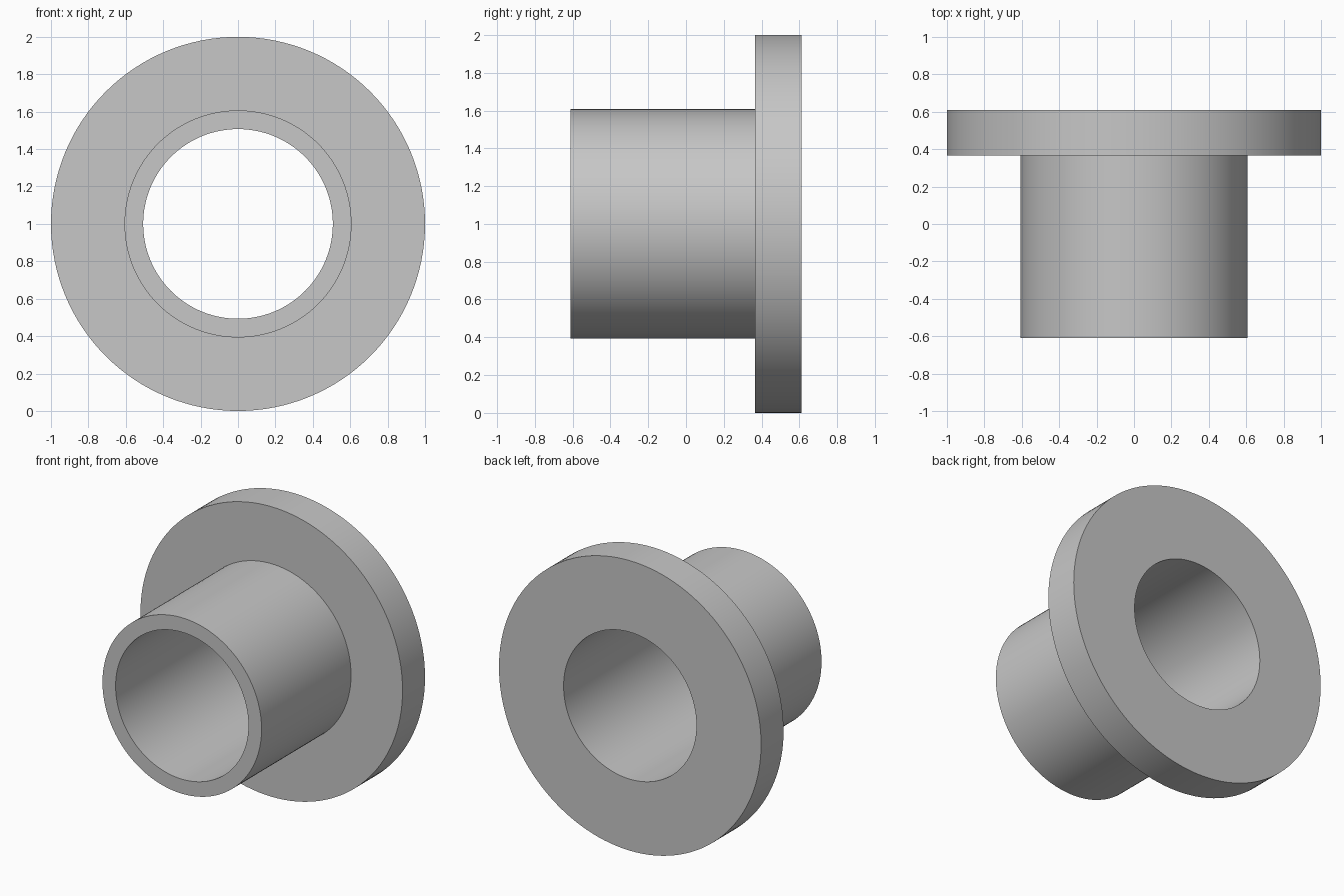
import bpy
import bmesh
from math import pi, radians
from mathutils import Matrix, Vector

cube = bpy.data.objects.get("Cube")
if cube:
    bpy.data.objects.remove(cube, do_unlink=True)

# Plain grey material
grey = bpy.data.materials.new("light_grey")
grey.use_nodes = True
colour = (0.57, 0.57, 0.57, 1)
grey.diffuse_color = colour
grey.node_tree.nodes["Principled BSDF"].inputs["Base Color"].default_value = colour

BORE, SLEEVE, FLANGE = 0.507, 0.607, 1.0
FRONT, SHOULDER, BACK = -0.61, 0.365, 0.61

# Closed section (radius, y) of the bushing: sleeve, shoulder, flange, bore
section = [(BORE, FRONT), (SLEEVE, FRONT), (SLEEVE, SHOULDER),
           (FLANGE, SHOULDER), (FLANGE, BACK), (BORE, BACK)]

# Revolve the section about the y axis
bm = bmesh.new()
verts = [bm.verts.new((r, y, 0)) for r, y in section]
edges = [bm.edges.new((v, verts[(i + 1) % len(verts)])) for i, v in enumerate(verts)]
bmesh.ops.spin(bm, geom=verts + edges, cent=Vector(), axis=Vector((0, 1, 0)),
               angle=2 * pi, steps=128, use_merge=True)
bmesh.ops.remove_doubles(bm, verts=bm.verts, dist=0.0001)
bmesh.ops.recalc_face_normals(bm, faces=bm.faces)
bmesh.ops.transform(bm, matrix=Matrix.Translation((0, 0, FLANGE)), verts=bm.verts)

mesh = bpy.data.meshes.new("flanged_bushing")
bm.to_mesh(mesh)
bm.free()
mesh.materials.append(grey)
bushing = bpy.data.objects.new("flanged_bushing", mesh)
bpy.context.collection.objects.link(bushing)

# Smooth round walls with sharp rims
bpy.ops.object.select_all(action="DESELECT")
bushing.select_set(True)
bpy.context.view_layer.objects.active = bushing
bpy.ops.object.shade_smooth_by_angle(angle=radians(30))
